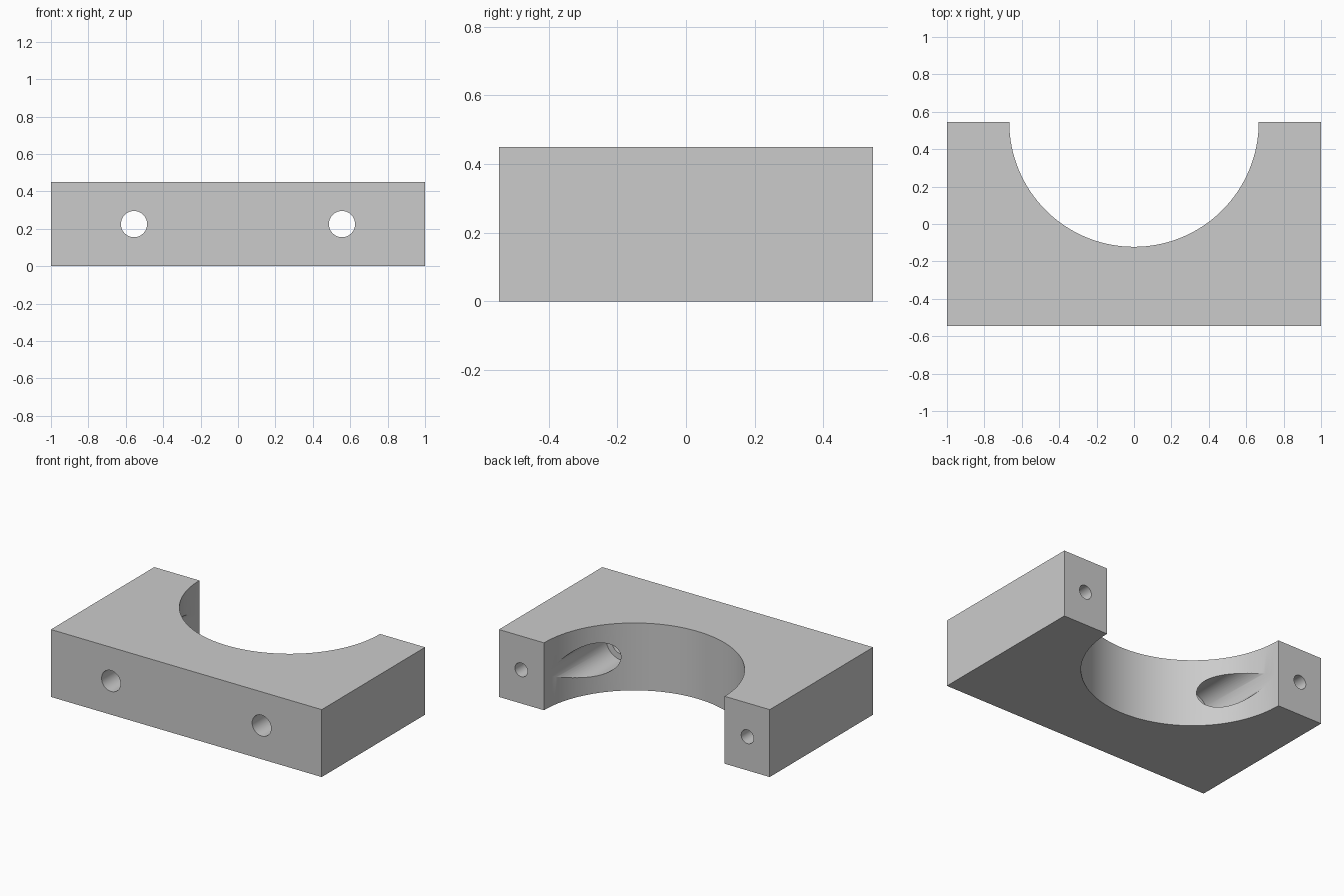
import bpy
import bmesh
import math
from mathutils import Matrix, Vector

cube = bpy.data.objects.get("Cube")
if cube:
    bpy.data.objects.remove(cube, do_unlink=True)

HALF_X, HALF_Y, HEIGHT = 1.0, 0.545, 0.45
BORE_R, BORE_STEPS = 0.667, 64
MID_Z = HEIGHT / 2

grey = bpy.data.materials.new("plain grey")
grey.use_nodes = True
grey.diffuse_color = (0.6, 0.6, 0.6, 1)
grey.node_tree.nodes["Principled BSDF"].inputs["Base Color"].default_value = (0.6, 0.6, 0.6, 1)


def add_object(name, bm):
    mesh = bpy.data.meshes.new(name)
    bmesh.ops.recalc_face_normals(bm, faces=bm.faces)
    bm.to_mesh(mesh)
    bm.free()
    obj = bpy.data.objects.new(name, mesh)
    bpy.context.collection.objects.link(obj)
    return obj


def drill(name, x, radius, y0, y1):
    """Cylinder along y used as a cutter."""
    bm = bmesh.new()
    place = Matrix.Translation((x, (y0 + y1) / 2, MID_Z)) @ Matrix.Rotation(math.pi / 2, 4, 'X')
    bmesh.ops.create_cone(bm, cap_ends=True, segments=48, radius1=radius,
                          radius2=radius, depth=y1 - y0, matrix=place)
    obj = add_object(name, bm)
    obj.hide_render = True
    return obj


# Block outline with the half-round saddle in its back edge
outline = [(-HALF_X, HALF_Y), (-HALF_X, -HALF_Y), (HALF_X, -HALF_Y), (HALF_X, HALF_Y)]
for i in range(BORE_STEPS + 1):
    a = math.pi * i / BORE_STEPS
    outline.append((BORE_R * math.cos(a), HALF_Y - BORE_R * math.sin(a)))

bm = bmesh.new()
base = bm.faces.new([bm.verts.new((x, y, 0)) for x, y in outline])
top = bmesh.ops.extrude_face_region(bm, geom=[base])
bmesh.ops.translate(bm, vec=Vector((0, 0, HEIGHT)),
                    verts=[v for v in top["geom"] if isinstance(v, bmesh.types.BMVert)])
block = add_object("clamp_block", bm)
block.data.materials.append(grey)

# Stepped bolt holes from the front, blind holes in the two back ends
cutters = []
for side, s in (("left", 1), ("right", -1)):
    cutters.append(drill(side + "_counterbore", s * 0.556, 0.11, -0.11, 0.7))
    cutters.append(drill(side + "_bolt_hole", s * 0.556, 0.07, -0.7, 0.1))
    cutters.append(drill(side + "_back_hole", s * 0.835, 0.046, 0.1, 0.7))
for cutter in cutters:
    mod = block.modifiers.new(cutter.name, 'BOOLEAN')
    mod.operation = 'DIFFERENCE'
    mod.solver = 'EXACT'
    mod.object = cutter

# Bake the cuts and drop the cutters
bpy.context.view_layer.update()
graph = bpy.context.evaluated_depsgraph_get()
result = bpy.data.meshes.new_from_object(block.evaluated_get(graph))
block.modifiers.clear()
block.data = result
result.materials.clear()
result.materials.append(grey)
for poly in result.polygons:
    poly.material_index = 0
for cutter in cutters:
    bpy.data.objects.remove(cutter, do_unlink=True)

# Smooth round walls, crisp edges
bpy.ops.object.select_all(action='DESELECT')
block.select_set(True)
bpy.context.view_layer.objects.active = block
bpy.ops.object.shade_smooth_by_angle(angle=math.radians(25))
